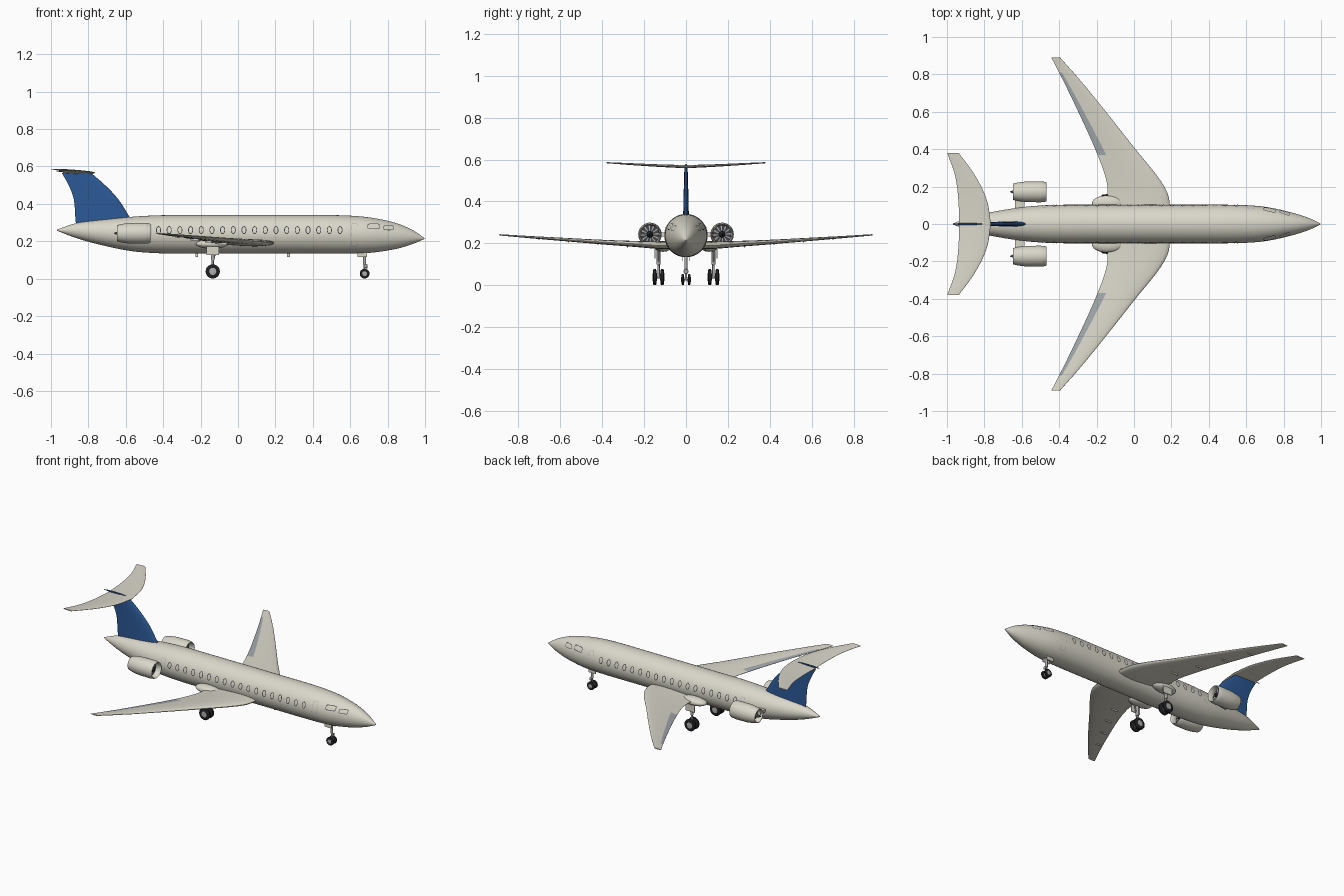
import bpy, bmesh, math
from mathutils import Vector, Matrix

if "Cube" in bpy.data.objects:
    bpy.data.objects.remove(bpy.data.objects["Cube"])


def mat(name, rgb):
    m = bpy.data.materials.new(name)
    m.diffuse_color = (*rgb, 1)
    m.use_nodes = True
    m.node_tree.nodes["Principled BSDF"].inputs["Base Color"].default_value = m.diffuse_color
    return m


CREAM = mat("cream_paint", (0.70, 0.68, 0.59))
BLUE = mat("tail_blue", (0.025, 0.10, 0.31))
FLAP = mat("flap_grey", (0.36, 0.39, 0.42))
METAL = mat("metal_grey", (0.42, 0.42, 0.41))
DARK = mat("dark_grey", (0.05, 0.055, 0.06))
TYRE = mat("tyre_black", (0.015, 0.015, 0.018))


def finish(name, bm, *mats):
    bmesh.ops.recalc_face_normals(bm, faces=bm.faces[:])
    me = bpy.data.meshes.new(name)
    bm.to_mesh(me)
    bm.free()
    for m in mats:
        me.materials.append(m)
    ob = bpy.data.objects.new(name, me)
    bpy.context.collection.objects.link(ob)
    return ob


def sample(table, s):
    """Smooth interpolation of all columns of a table by its first column."""
    n = len(table)
    i = max(0, min(n - 2, sum(1 for r in table if r[0] <= s) - 1))
    a, b = table[i], table[i + 1]
    h = b[0] - a[0]
    u = (s - a[0]) / h

    def slope(j, c):
        lo, hi = table[max(j - 1, 0)], table[min(j + 1, n - 1)]
        return (hi[c] - lo[c]) / (hi[0] - lo[0])
    out = []
    for c in range(1, len(a)):
        m0, m1 = slope(i, c) * h, slope(i + 1, c) * h
        out.append((2*u**3 - 3*u*u + 1) * a[c] + (u**3 - 2*u*u + u) * m0
                   + (3*u*u - 2*u**3) * b[c] + (u**3 - u*u) * m1)
    return out


def skin_loops(bm, loops, cap=True):
    rows = [[bm.verts.new(p) for p in lp] for lp in loops]
    n = len(rows[0])
    for r, q in zip(rows, rows[1:]):
        for k in range(n):
            bm.faces.new((r[k], r[(k + 1) % n], q[(k + 1) % n], q[k]))
    if cap:
        bm.faces.new(rows[0])
        bm.faces.new(rows[-1])


# Fuselage: x, top, bottom, half width
BODY = [(-0.968, 0.262, 0.257, 0.003), (-0.87, 0.296, 0.219, 0.038),
        (-0.76, 0.312, 0.187, 0.064), (-0.58, 0.330, 0.149, 0.092),
        (-0.42, 0.339, 0.136, 0.102), (-0.2, 0.340, 0.134, 0.103),
        (0.3, 0.340, 0.134, 0.103), (0.55, 0.339, 0.134, 0.102),
        (0.70, 0.328, 0.138, 0.092), (0.84, 0.299, 0.158, 0.062),
        (0.93, 0.262, 0.184, 0.034), (0.985, 0.226, 0.207, 0.009),
        (0.998, 0.217, 0.213, 0.002)]
xs = [-0.968 + 1.966 * i / 70 for i in range(71)]
loops = []
for x in xs:
    t, b, w = sample(BODY, x)
    loops.append([(x, w * math.cos(a), (t + b) / 2 + (t - b) / 2 * math.sin(a))
                  for a in (2 * math.pi * k / 40 for k in range(40))])
bm = bmesh.new()
skin_loops(bm, loops)
finish("fuselage", bm, CREAM)


def body_side(x, z):
    t, b, w = sample(BODY, x)
    return w * math.sqrt(max(0.02, 1 - ((z - (t + b) / 2) / ((t - b) / 2)) ** 2)) + 0.0015


# Aerofoil surfaces lofted through stations: s, leading x, trailing x, height, thickness
CH = [0, 0.015, 0.06, 0.15, 0.3, 0.45, 0.62, 0.8, 1.0]


def loft(name, table, spans, place, mats, flap=None):
    lps = []
    for s in spans:
        le, te, z, th = sample(table, abs(s))

        def half(t):
            return th * 5 * (0.2969 * math.sqrt(t) - 0.126 * t - 0.3516 * t * t
                             + 0.2843 * t**3 - 0.1016 * t**4) + 0.0006
        lps.append([place(le + (te - le) * t, s, z + half(t)) for t in CH]
                   + [place(le + (te - le) * t, s, z - half(t)) for t in reversed(CH)])
    bm = bmesh.new()
    skin_loops(bm, lps)
    if flap:
        bm.faces.ensure_lookup_table()
        n = 2 * len(CH)
        for i in range(len(spans) - 1):
            mid = abs(spans[i] + spans[i + 1]) / 2
            if flap[0] < mid < flap[1]:
                bm.faces[i * n + len(CH) - 2].material_index = 1
    return finish(name, bm, *mats)


def both(half):
    return [-s for s in reversed(half) if s > 0] + half


WING = [(0, 0.19, -0.14, 0.190, 0.034), (0.14, 0.187, -0.14, 0.192, 0.034),
        (0.235, 0.14, -0.148, 0.197, 0.028), (0.395, 0.012, -0.205, 0.206, 0.021),
        (0.60, -0.15, -0.298, 0.220, 0.014), (0.76, -0.28, -0.375, 0.231, 0.009),
        (0.89, -0.395, -0.442, 0.241, 0.005)]
loft("wing", WING, both([0, 0.1, 0.14, 0.17, 0.2, 0.235, 0.28, 0.32, 0.37, 0.43, 0.5, 0.57,
                         0.65, 0.73, 0.81, 0.85, 0.89]),
     lambda c, s, z: (c, s, z), (CREAM, FLAP), (0.37, 0.81))
TAIL = [(0, -0.765, -0.935, 0.566, 0.014), (0.13, -0.787, -0.939, 0.571, 0.011),
        (0.26, -0.85, -0.957, 0.578, 0.008), (0.38, -0.937, -0.999, 0.585, 0.004)]
loft("tailplane", TAIL, both([0.38 * i / 10 for i in range(11)]),
     lambda c, s, z: (c, s, z), (CREAM,))
FIN = [(0.28, -0.55, -0.865, 0, 0.028), (0.33, -0.58, -0.87, 0, 0.026),
       (0.425, -0.64, -0.878, 0, 0.022), (0.50, -0.71, -0.905, 0, 0.018),
       (0.565, -0.785, -0.942, 0, 0.014)]
loft("tail_fin", FIN, [0.28 + 0.285 * i / 12 for i in range(13)],
     lambda c, s, z: (c, z, s), (BLUE,))


def lathe(name, pts, centre, axis, mats, seg=28, rule=None):
    """Spin (along, radius) points about an axis through centre."""
    rot = Matrix.Identity(3) if axis == 'X' else Matrix.Rotation(math.pi / 2, 3, 'Z')
    bm = bmesh.new()
    skin_loops(bm, [[Vector(centre) + rot @ Vector((p, r * math.cos(a), r * math.sin(a)))
                     for a in (2 * math.pi * k / seg for k in range(seg))]
                    for p, r in pts])
    if rule:
        for i, f in enumerate(bm.faces):
            f.material_index = rule(i, seg)
    return finish(name, bm, *mats)


def rod(name, p, q, r, m, seg=14):
    p, q = Vector(p), Vector(q)
    bm = bmesh.new()
    M = Matrix.Translation((p + q) / 2) @ (q - p).to_track_quat('Z', 'Y').to_matrix().to_4x4()
    bmesh.ops.create_cone(bm, segments=seg, radius1=r, radius2=r, depth=(q - p).length,
                          cap_ends=True, matrix=M)
    return finish(name, bm, m)


def box(name, c, size, m):
    bm = bmesh.new()
    bmesh.ops.create_cube(bm, size=1, matrix=Matrix.Translation(c) @ Matrix.Diagonal((*size, 1)))
    return finish(name, bm, m)


# Fin-top spike above the tailplane
lathe("fin_spike", [(-0.08, 0.001), (-0.04, 0.005), (0.04, 0.005), (0.08, 0.001)],
      (-0.89, 0, 0.574), 'X', (BLUE,), 10)


def wheel(name, x, y, z, r, w):
    h = w / 2
    lathe(name + "_tyre", [(-h, r * 0.55), (-h, r * 0.85), (-h * 0.6, r), (h * 0.6, r),
                           (h, r * 0.85), (h, r * 0.55)], (x, y, z), 'Y', (TYRE,))
    lathe(name + "_hub", [(-h - 0.002, r * 0.3), (-h - 0.001, r * 0.5), (h + 0.001, r * 0.5),
                          (h + 0.002, r * 0.3)], (x, y, z), 'Y', (METAL,), 18)


def outline(name, cx, cz, w, h, line, power, m, side):
    """Thin frame that follows the fuselage skin."""
    bm = bmesh.new()
    rows = []
    for d in (0, line):
        row = []
        for k in range(28):
            a = 2 * math.pi * k / 28
            c, s = math.cos(a), math.sin(a)
            x = cx + (w / 2 - d) * math.copysign(abs(c) ** power, c)
            z = cz + (h / 2 - d) * math.copysign(abs(s) ** power, s)
            row.append((x, side * body_side(x, z), z))
        rows.append(row)
    skin_loops(bm, rows, cap=False)
    ob = finish(name, bm, m)
    # plate normals point away from the body
    if ob.data.polygons[0].normal.y * side < 0:
        ob.data.flip_normals()


for side, tag in ((-1, "right"), (1, "left")):
    # Engines
    e = (-0.56, side * 0.172, 0.243)
    lathe("engine_nacelle_" + tag,
          [(0.03, 0.043), (0.07, 0.044), (0.088, 0.047), (0.092, 0.050), (0.085, 0.053),
           (0.06, 0.056), (-0.02, 0.055), (-0.06, 0.050), (-0.088, 0.043), (-0.088, 0.040),
           (-0.05, 0.039)], e, 'X', (CREAM,), 36)
    lathe("engine_fan_" + tag, [(0.056, 0.044), (0.058, 0.016)], e, 'X', (DARK, METAL), 36,
          lambda i, n: 1 if i < n and i % 3 == 0 else 0)
    lathe("engine_spinner_" + tag, [(0.055, 0.016), (0.07, 0.012), (0.08, 0.002)], e, 'X', (TYRE,))
    lathe("engine_exhaust_" + tag, [(-0.05, 0.040), (-0.055, 0.016), (-0.085, 0.009),
                                    (-0.102, 0.002)], e, 'X', (DARK,))
    box("engine_pylon_" + tag, (-0.61, side * 0.105, 0.243), (0.05, 0.06, 0.018), CREAM)

    # Wheel fairing, doors and main landing gear
    bm = bmesh.new()
    bmesh.ops.create_uvsphere(bm, u_segments=28, v_segments=16, radius=1,
                              matrix=Matrix.Translation((-0.14, side * 0.11, 0.186))
                              @ Matrix.Diagonal((0.085, 0.043, 0.026, 1)))
    finish("gear_fairing_" + tag, bm, CREAM)
    gx, gy, gz = -0.135, side * 0.131, 0.039
    box("main_gear_door_" + tag, (gx, side * 0.147, 0.15), (0.065, 0.005, 0.045), CREAM)
    rod("main_strut_" + tag, (gx, gy, 0.18), (gx, gy, 0.10), 0.010, METAL)
    rod("main_piston_" + tag, (gx, gy, 0.11), (gx, gy, gz), 0.006, METAL)
    rod("main_brace_" + tag, (gx + 0.02, gy, 0.165), (gx, gy, 0.085), 0.004, METAL)
    rod("main_axle_" + tag, (gx, gy - 0.02, gz), (gx, gy + 0.02, gz), 0.006, METAL)
    for k, d in enumerate((-0.018, 0.018)):
        wheel(f"main_wheel_{tag}_{k}", gx, gy + d, gz, 0.038, 0.017)

    # Nose wheel
    wheel("nose_wheel_" + tag, 0.677, side * 0.015, 0.027, 0.026, 0.013)
    box("nose_gear_door_" + tag, (0.665, side * 0.018, 0.128), (0.05, 0.004, 0.026), CREAM)

    # Flap track fins below the wing
    for k, s in enumerate((0.28, 0.42, 0.56, 0.70)):
        le, te, z, th = sample(WING, s)
        box(f"flap_track_{tag}_{k}", (te + 0.3 * (le - te), side * s, z - th * 0.5),
            (0.045, 0.005, 0.010), CREAM)

    # Cabin windows, cockpit windows and doors
    for k in range(18):
        outline(f"cabin_window_{tag}_{k}", -0.425 + 0.0571 * k, 0.260, 0.027, 0.042,
                0.0042, 1.0, DARK, side)
    outline("cockpit_window_front_" + tag, 0.805, 0.272, 0.055, 0.026, 0.003, 0.4, DARK, side)
    outline("cockpit_window_rear_" + tag, 0.725, 0.280, 0.065, 0.030, 0.003, 0.4, DARK, side)
    outline("front_door_" + tag, 0.622, 0.235, 0.036, 0.125, 0.002, 0.3, FLAP, side)
    outline("rear_door_" + tag, -0.475, 0.255, 0.030, 0.070, 0.002, 0.3, FLAP, side)

# Nose gear leg
rod("nose_strut", (0.677, 0, 0.145), (0.677, 0, 0.075), 0.008, METAL)
rod("nose_piston", (0.677, 0, 0.08), (0.677, 0, 0.027), 0.005, METAL)
rod("nose_axle", (0.677, -0.018, 0.027), (0.677, 0.018, 0.027), 0.004, METAL)
lathe("nose_lamp", [(0, 0.009), (0.010, 0.012), (0.012, 0.010)], (0.68, 0, 0.066), 'X', (METAL,), 16)

# Belly aerials
for k, x in enumerate((-0.22, 0.27)):
    box(f"belly_aerial_{k}", (x, 0, 0.128), (0.014, 0.004, 0.022), CREAM)

bpy.ops.object.select_all(action='SELECT')
bpy.context.view_layer.objects.active = bpy.data.objects["fuselage"]
bpy.ops.object.shade_smooth_by_angle(angle=math.radians(35))
